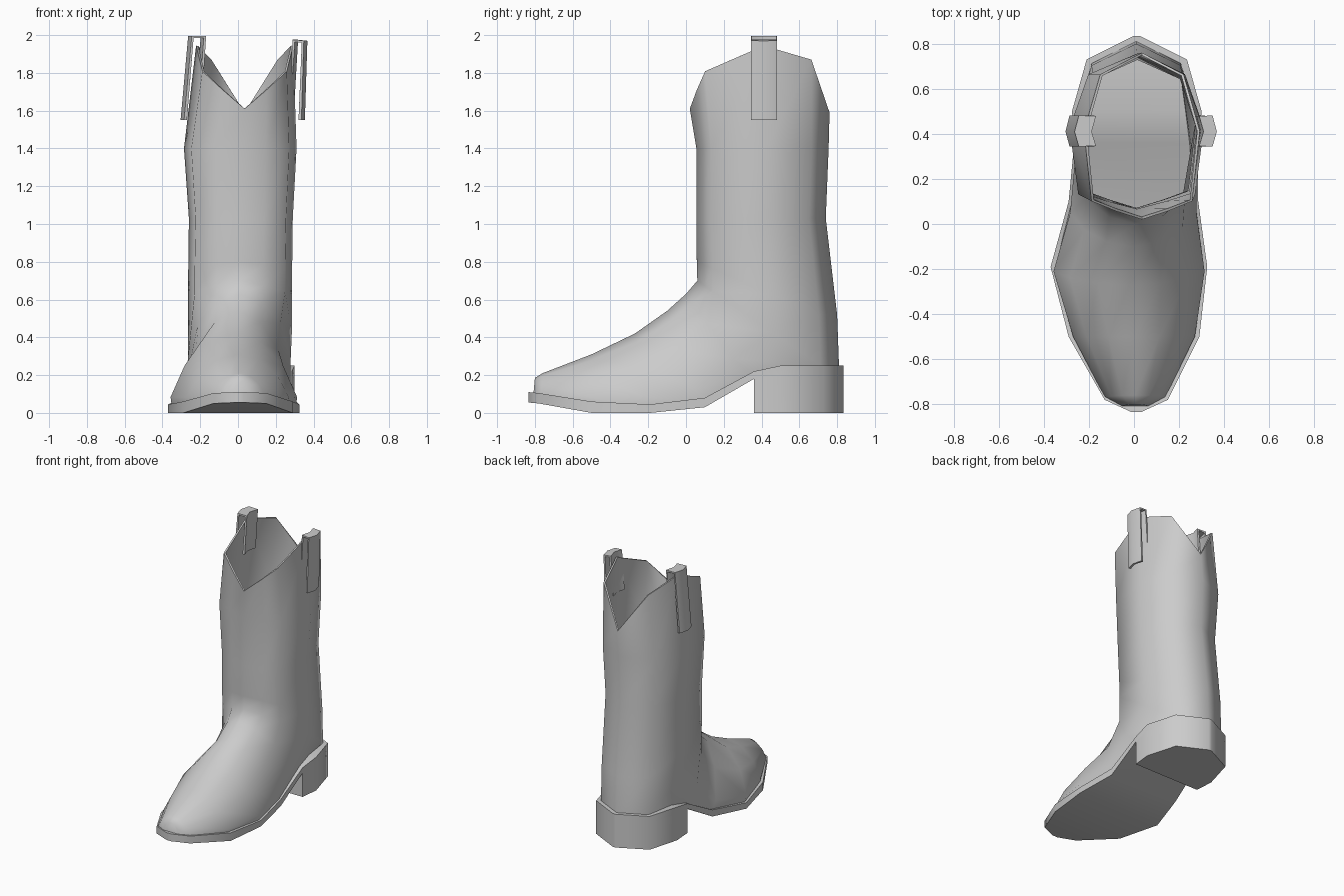
import bpy, bmesh, math

if "Cube" in bpy.data.objects:
    bpy.data.objects.remove(bpy.data.objects["Cube"])


def loft(name, rings, closed=True, caps=(True, True), angle=50, thick=0, offset=-1):
    """Join successive rows of points with faces."""
    bm = bmesh.new()
    rows = [[bm.verts.new(p) for p in r] for r in rings]
    n = len(rows[0])
    for a, b in zip(rows, rows[1:]):
        for i in range(n if closed else n - 1):
            j = (i + 1) % n
            bm.faces.new((a[i], a[j], b[j], b[i]))
    if caps[0]:
        bm.faces.new(rows[0])
    if caps[1]:
        bm.faces.new(rows[-1])
    bmesh.ops.recalc_face_normals(bm, faces=bm.faces[:])
    me = bpy.data.meshes.new(name)
    bm.to_mesh(me)
    bm.free()
    ob = bpy.data.objects.new(name, me)
    bpy.context.collection.objects.link(ob)
    bpy.ops.object.select_all(action='DESELECT')
    ob.select_set(True)
    bpy.context.view_layer.objects.active = ob
    if thick:
        m = ob.modifiers.new("thickness", 'SOLIDIFY')
        m.thickness = thick
        m.offset = offset
        bpy.ops.object.modifier_apply(modifier=m.name)
    bpy.ops.object.shade_smooth_by_angle(angle=math.radians(angle))
    return ob


# Upper: half-profiles (x share, share from front to back), blended foot -> shaft
FOOT = [(0, 0), (.42, .10), (.78, .38), (1, .75), (.98, 1), (0, 1)]
SHAFT = [(0, 0), (.45, .05), (.87, .11), (1, .53), (.72, .87), (0, 1)]
RIM = [0, .10, .20, .34, .27, -.01]


def section(fy, fz, by, bz, cx, w, blend, rim=0):
    half = []
    for (s0, t0), (s1, t1), lift in zip(FOOT, SHAFT, RIM):
        s = s0 + (s1 - s0) * blend
        t = t0 + (t1 - t0) * blend
        half.append((s * w, fy + (by - fy) * t,
                     fz + (bz - fz) * min(1, t * 1.15) + lift * rim))
    right = [(cx + x, y, z) for x, y, z in half]
    left = [(cx - x, y, z) for x, y, z in half[-2:0:-1]]
    return right + left


# front y, z, back y, z, centre x, half width, blend, rim
SECTIONS = [
    (-.80, .185, -.81, .09, .005, .06, 0),
    (-.76, .21, -.77, .08, .005, .135, 0),
    (-.50, .31, -.50, .045, 0, .27, 0),
    (-.27, .42, -.19, .03, -.022, .335, 0),
    (-.10, .54, .10, .06, -.003, .28, 0),
    (0, .63, .36, .20, .007, .272, .25),
    (.06, .70, .81, .25, .01, .275, 1),
    (.057, .80, .80, .52, .01, .275, 1),
    (.055, 1.03, .74, 1.03, .015, .275, 1),
    (.055, 1.40, .755, 1.40, .012, .298, 1),
    (.02, 1.61, .76, 1.60, .035, .257, 1, 1),
]
loft("boot_upper", [section(*s) for s in SECTIONS],
     caps=(True, False), angle=75, thick=.012)


# Sole and heel: rows of y, left x, right x, bottom z, top z
def slab(name, rows):
    loft(name, [[(l, y, b), (r, y, b), (r, y, t), (l, y, t)]
                for y, l, r, b, t in rows])


slab("sole", [
    (-.835, -.01, .03, .055, .11),
    (-.78, -.13, .15, .05, .105),
    (-.50, -.29, .29, 0, .06),
    (-.19, -.37, .325, 0, .045),
    (.10, -.29, .285, .03, .08),
    (.36, -.265, .285, .18, .22),
    (.50, -.275, .30, .20, .25),
    (.73, -.21, .235, .20, .25),
    (.835, 0, .025, .20, .25),
])
slab("heel", [
    (.36, -.265, .285, 0, .18),
    (.50, -.275, .30, 0, .20),
    (.73, -.21, .235, 0, .20),
    (.835, 0, .025, 0, .20),
])


# Pull straps: bands folded over the rim, bowed outward across their width
def strap(name, path, side):
    loft(name, [[(x + side * bow, y, z) for y, bow in ((.345, 0), (.41, .018), (.48, 0))]
                for x, z in path],
         closed=False, caps=(False, False), thick=.016, offset=0)


strap("right_pull_strap", [(.328, 1.55), (.343, 1.965), (.295, 1.97), (.275, 1.68)], 1)
strap("left_pull_strap", [(-.278, 1.55), (-.24, 1.99), (-.175, 1.99), (-.195, 1.70)], -1)
